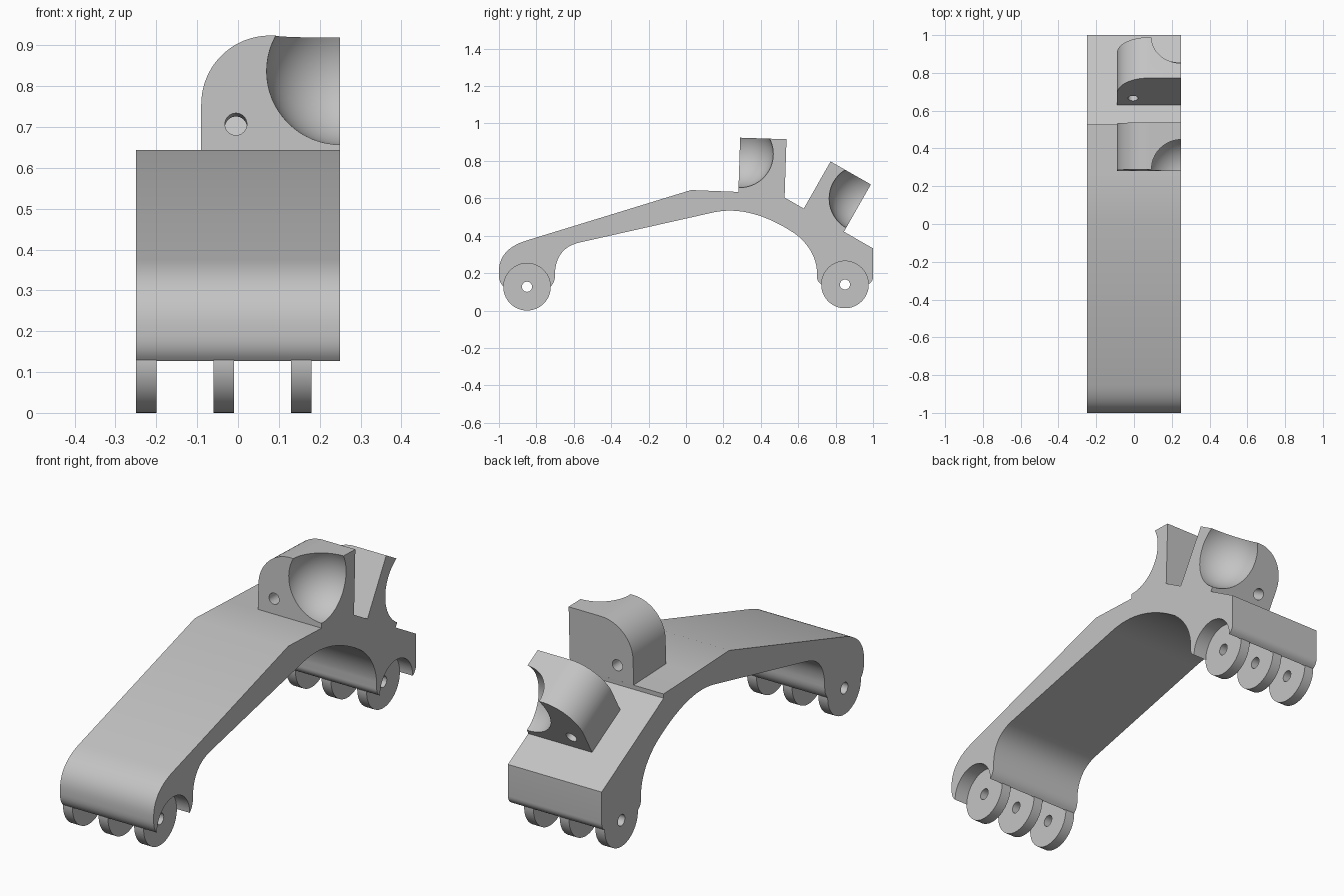
import bpy, bmesh
from math import cos, sin, pi, radians
from mathutils import Vector, Matrix

cube = bpy.data.objects.get("Cube")
if cube:
    bpy.data.objects.remove(cube, do_unlink=True)

HALF = 0.25            # half width of the body
PIVOTS = {"front": (-0.85, 0.127), "rear": (0.85, 0.139)}
KNUCKLE_R = 0.127
PIN_R = 0.027

grey = bpy.data.materials.new("light_grey")
grey.use_nodes = True
colour = (0.55, 0.55, 0.55, 1)
grey.diffuse_color = colour
grey.node_tree.nodes["Principled BSDF"].inputs["Base Color"].default_value = colour


def make(name, bm):
    """Turn a bmesh into a grey object."""
    bmesh.ops.recalc_face_normals(bm, faces=bm.faces)
    mesh = bpy.data.meshes.new(name)
    bm.to_mesh(mesh)
    bm.free()
    mesh.materials.append(grey)
    obj = bpy.data.objects.new(name, mesh)
    bpy.context.collection.objects.link(obj)
    return obj


def smooth(obj):
    bpy.ops.object.select_all(action="DESELECT")
    obj.select_set(True)
    bpy.context.view_layer.objects.active = obj
    bpy.ops.object.shade_smooth_by_angle(angle=radians(30))


def prism(points, offset):
    """Extrude a flat outline along an offset."""
    bm = bmesh.new()
    face = bm.faces.new([bm.verts.new(p) for p in points])
    geom = bmesh.ops.extrude_face_region(bm, geom=[face], use_keep_orig=True)["geom"]
    moved = [v for v in geom if isinstance(v, bmesh.types.BMVert)]
    bmesh.ops.translate(bm, verts=moved, vec=offset)
    return bm


def arc(centre, radius, start, end, steps):
    angles = [radians(start + (end - start) * i / steps) for i in range(steps + 1)]
    return [(centre[0] + radius * cos(a), centre[1] + radius * sin(a)) for a in angles]


def bend(a, b, c, steps=14):
    """Quadratic curve from a to c, pulled toward b."""
    out = []
    for i in range(steps + 1):
        t = i / steps
        out.append(tuple(p * (1 - t) ** 2 + 2 * q * t * (1 - t) + r * t * t
                         for p, q, r in zip(a, b, c)))
    return out


# Arched body, drawn as a side outline with a round socket at each end
socket_r = KNUCKLE_R - 0.002
front_socket = arc(PIVOTS["front"], socket_r, 180, 0, 32)
rear_socket = arc(PIVOTS["rear"], socket_r, 180, 0, 32)
outline = (
    front_socket
    + bend(front_socket[-1], (-0.70, 0.15), (-0.70, 0.19), 5)[1:]
    + bend((-0.70, 0.21), (-0.69, 0.337), (-0.567, 0.364))
    + bend((0.144, 0.524), (0.32, 0.564), (0.53, 0.444))
    + bend((0.58, 0.413), (0.69, 0.33), (0.70, 0.214))
    + bend((0.70, 0.18), (0.70, 0.155), rear_socket[0], 5)[:-1]
    + rear_socket
    + bend(rear_socket[-1], (1.0, 0.155), (1.0, 0.18), 5)[1:]
    + [(1.0, 0.332), (0.527, 0.604), (0.528, 0.625), (0.278, 0.634), (0.027, 0.644)]
    + bend((-0.85, 0.375), (-1.0, 0.33), (-1.0, 0.21))
    + bend((-1.0, 0.19), (-1.0, 0.15), front_socket[0], 5)[:-1]
)
smooth(make("arched_body", prism([(-HALF, y, z) for y, z in outline], (2 * HALF, 0, 0))))

# Knuckle rings, three in each socket
for end, (y, z) in PIVOTS.items():
    for i, x in enumerate((-0.25, -0.06, 0.13)):
        bm = bmesh.new()
        ring = [bm.verts.new((x + dx, y, z + r)) for dx, r in
                ((0, PIN_R), (0.05, PIN_R), (0.05, KNUCKLE_R), (0, KNUCKLE_R))]
        edges = [bm.edges.new((ring[k], ring[(k + 1) % 4])) for k in range(4)]
        bmesh.ops.spin(bm, geom=ring + edges, cent=(0, y, z), axis=(1, 0, 0),
                       angle=2 * pi, steps=64, use_merge=True)
        bmesh.ops.remove_doubles(bm, verts=bm.verts, dist=1e-5)
        smooth(make(f"{end}_knuckle_{i + 1}", bm))


def cut(obj, bm):
    """Subtract a temporary cutter from an object."""
    cutter = make("cutter", bm)
    cutter.hide_render = True
    mod = obj.modifiers.new("cut", "BOOLEAN")
    mod.operation, mod.solver, mod.object = "DIFFERENCE", "EXACT", cutter
    bpy.context.view_layer.objects.active = obj
    bpy.ops.object.modifier_apply(modifier=mod.name)
    bpy.data.objects.remove(cutter, do_unlink=True)


def bracket(name, base, depth_dir, up_dir):
    """Rounded block with a spherical bowl in its outer face and a cord hole."""
    depth = Vector((0, *depth_dir)).normalized()
    up = Vector((0, *up_dir)).normalized()
    origin = Vector((0, *base))
    place = lambda x, d, h: Vector((x, 0, 0)) + origin + depth * d + up * h
    top, left, r = 0.29, -0.09, 0.168
    shape = [(HALF, -0.02), (HALF, top)] + arc((left + r, top - r), r, 90, 180, 20) + [(left, -0.02)]
    obj = make(name, prism([place(x, 0, h) for x, h in shape], depth * 0.248))

    bowl = bmesh.new()
    bmesh.ops.create_uvsphere(bowl, u_segments=64, v_segments=32, radius=0.18,
                              matrix=Matrix.Translation(place(HALF, 0, 0.203)))
    cut(obj, bowl)
    hole = arc((-0.005, 0.073), PIN_R, 0, 345, 23)
    cut(obj, prism([place(x, -0.1, h) for x, h in hole], depth * 0.5))
    smooth(obj)


# Two brackets on top, with their bowls facing away from each other
bracket("front_bracket", (0.28, 0.634), (1, -0.033), (0.033, 1))
bracket("rear_bracket", (0.845, 0.422), (-0.87, 0.495), (0.495, 0.87))
